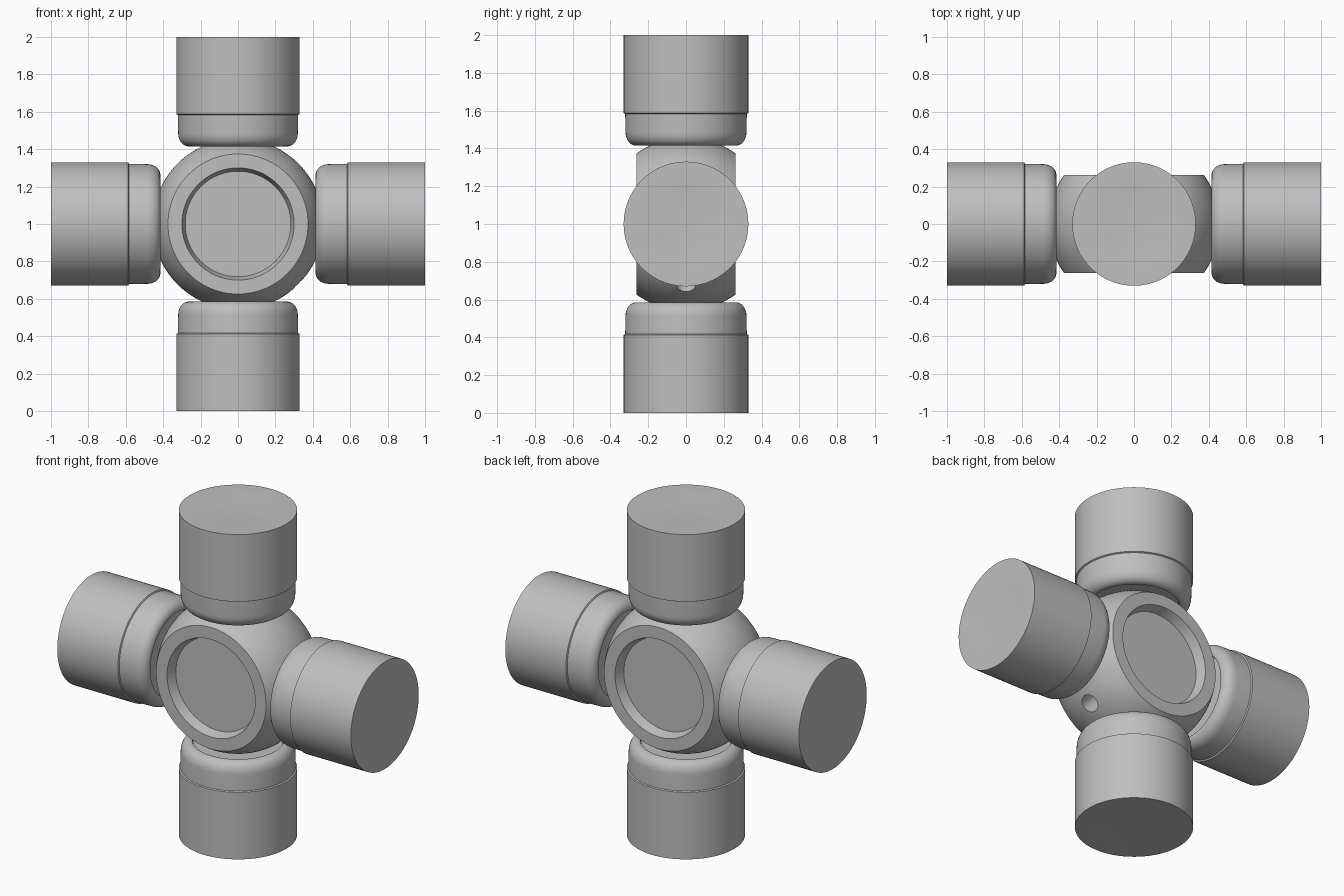
import bpy
import bmesh
import math
from mathutils import Matrix, Vector

if "Cube" in bpy.data.objects:
    bpy.data.objects.remove(bpy.data.objects["Cube"])

STEEL = (0.52, 0.52, 0.52, 1.0)
steel = bpy.data.materials.new("steel grey")
steel.use_nodes = True
steel.diffuse_color = STEEL
steel.node_tree.nodes["Principled BSDF"].inputs["Base Color"].default_value = STEEL

CENTRE = Matrix.Translation((0, 0, 1))
SEGMENTS = 96


def lathe(name, profile, matrix):
    """Revolve (radius, height) points around local z; both ends lie on the axis."""
    bm = bmesh.new()
    verts = [bm.verts.new((r, 0, h)) for r, h in profile]
    edges = [bm.edges.new(pair) for pair in zip(verts, verts[1:])]
    bmesh.ops.spin(bm, geom=verts + edges, cent=(0, 0, 0), axis=(0, 0, 1),
                   angle=math.tau, steps=SEGMENTS)
    bmesh.ops.remove_doubles(bm, verts=bm.verts, dist=0.0001)
    bmesh.ops.recalc_face_normals(bm, faces=bm.faces)
    bmesh.ops.transform(bm, matrix=matrix, verts=bm.verts)
    mesh = bpy.data.meshes.new(name)
    bm.to_mesh(mesh)
    bm.free()
    mesh.materials.append(steel)
    obj = bpy.data.objects.new(name, mesh)
    bpy.context.collection.objects.link(obj)
    return obj


def activate(obj):
    bpy.ops.object.select_all(action='DESELECT')
    obj.select_set(True)
    bpy.context.view_layer.objects.active = obj


def smooth(obj):
    activate(obj)
    bpy.ops.object.shade_smooth_by_angle(angle=math.radians(30))


# Hub: sphere cut flat front and back, with a dished recess in each flat
R, FLAT = 0.457, 0.262
tilt = math.asin(FLAT / R)
belt = [(R * math.cos(a), R * math.sin(a))
        for a in (tilt * (i / 10 - 1) for i in range(21))]
dish = [(0, FLAT - 0.06), (0.282, FLAT - 0.06), (0.3, FLAT)]
hub_profile = [(r, -h) for r, h in dish] + belt + dish[::-1]
hub = lathe("hub", hub_profile, CENTRE @ Matrix.Rotation(math.pi / 2, 4, 'X'))

# Grease hole drilled diagonally between the left and lower arms
drill_axis = Vector((1, 0, -1)).to_track_quat('Z', 'Y').to_matrix().to_4x4()
drill = lathe("hole_cutter", [(0, 0.3), (0.052, 0.3), (0.052, 0.6), (0, 0.6)],
              CENTRE @ drill_axis)
drill.hide_render = True
cut = hub.modifiers.new("grease hole", 'BOOLEAN')
cut.operation = 'DIFFERENCE'
cut.solver = 'EXACT'
cut.object = drill
activate(hub)
bpy.ops.object.modifier_apply(modifier=cut.name)
bpy.data.objects.remove(drill)
smooth(hub)

# Bearing cups: rolled inner lip, stepped sleeve and faintly dished end
lip = [(0.265 + 0.055 * math.sin(a), 0.485 - 0.07 * math.cos(a))
       for a in (math.pi / 2 * i / 8 for i in range(9))]
cup_profile = ([(0, 0.43), (0.25, 0.43), (0.255, 0.418)] + lip +
               [(0.322, 0.583), (0.33, 0.587), (0.33, 1.0),
                (0.21, 1.0), (0.18, 0.997), (0, 0.997)])
for i, side in enumerate(("upper", "left", "lower", "right")):
    turn = Matrix.Rotation(i * math.pi / 2, 4, 'Y')
    smooth(lathe(side + "_bearing_cup", cup_profile, CENTRE @ turn))
